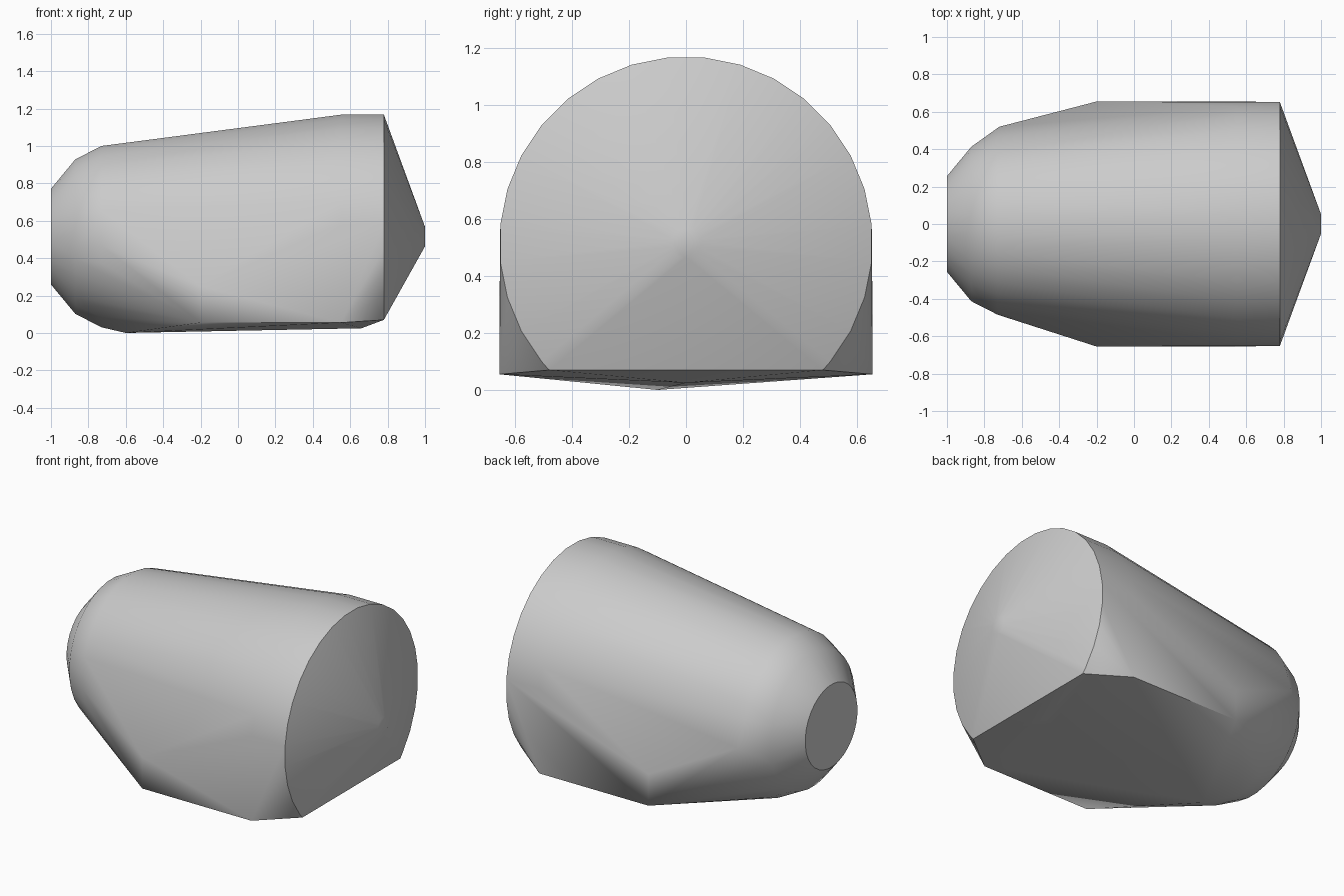
import bpy, bmesh, math

cube = bpy.data.objects.get("Cube")
if cube:
    bpy.data.objects.remove(cube)

AXIS_Z = 0.515   # height of the body's long axis
SIDES = 32


def ring(x, radius, floor=0.0):
    """Circle across the x axis, cut off flat at the floor height."""
    points = []
    for i in range(SIDES):
        a = 2 * math.pi * (i + 0.5) / SIDES
        z = AXIS_Z + radius * math.sin(a)
        if z >= floor:
            points.append((x, radius * math.cos(a), z))
    if AXIS_Z - radius < floor:
        half = math.sqrt(radius ** 2 - (AXIS_Z - floor) ** 2)
        points += [(x, half, floor), (x, -half, floor)]
    return points


# Rounded nose, tapering body and conical end
points = []
for x, radius, floor in [(-1, 0.257, 0), (-0.87, 0.415, 0), (-0.73, 0.487, 0),
                         (0.55, 0.655, 0.07), (0.78, 0.655, 0.07), (1, 0.052, 0)]:
    points += ring(x, radius, floor)

# Flat cheeks and lower corners, mirrored front to back
for side in (-1, 1):
    y = side * 0.655
    points += [(-0.2, y, 0.25), (-0.2, y, 0.055), (0.55, y, 0.055)]

# Shallow keel and the slight bulge at the back of the nose
points += [(-0.6, -0.1, 0), (0.66, 0, 0.025), (-0.72, 0.52, 0.5)]

# Wrap everything in one convex skin
bm = bmesh.new()
for p in points:
    bm.verts.new(p)
bmesh.ops.convex_hull(bm, input=bm.verts[:])
bmesh.ops.delete(bm, geom=[v for v in bm.verts if not v.link_faces], context='VERTS')
bmesh.ops.dissolve_limit(bm, angle_limit=math.radians(0.5),
                         verts=bm.verts[:], edges=bm.edges[:])
bmesh.ops.recalc_face_normals(bm, faces=bm.faces[:])
mesh = bpy.data.meshes.new("hull_body")
bm.to_mesh(mesh)
bm.free()
body = bpy.data.objects.new("hull_body", mesh)
bpy.context.collection.objects.link(body)

# Plain grey
grey = bpy.data.materials.new("plain_grey")
grey.use_nodes = True
colour = (0.6, 0.6, 0.6, 1)
grey.diffuse_color = colour
grey.node_tree.nodes["Principled BSDF"].inputs["Base Color"].default_value = colour
mesh.materials.append(grey)

# Smooth rounds, sharp rims
bpy.ops.object.select_all(action='DESELECT')
body.select_set(True)
bpy.context.view_layer.objects.active = body
bpy.ops.object.shade_smooth_by_angle(angle=math.radians(35))
